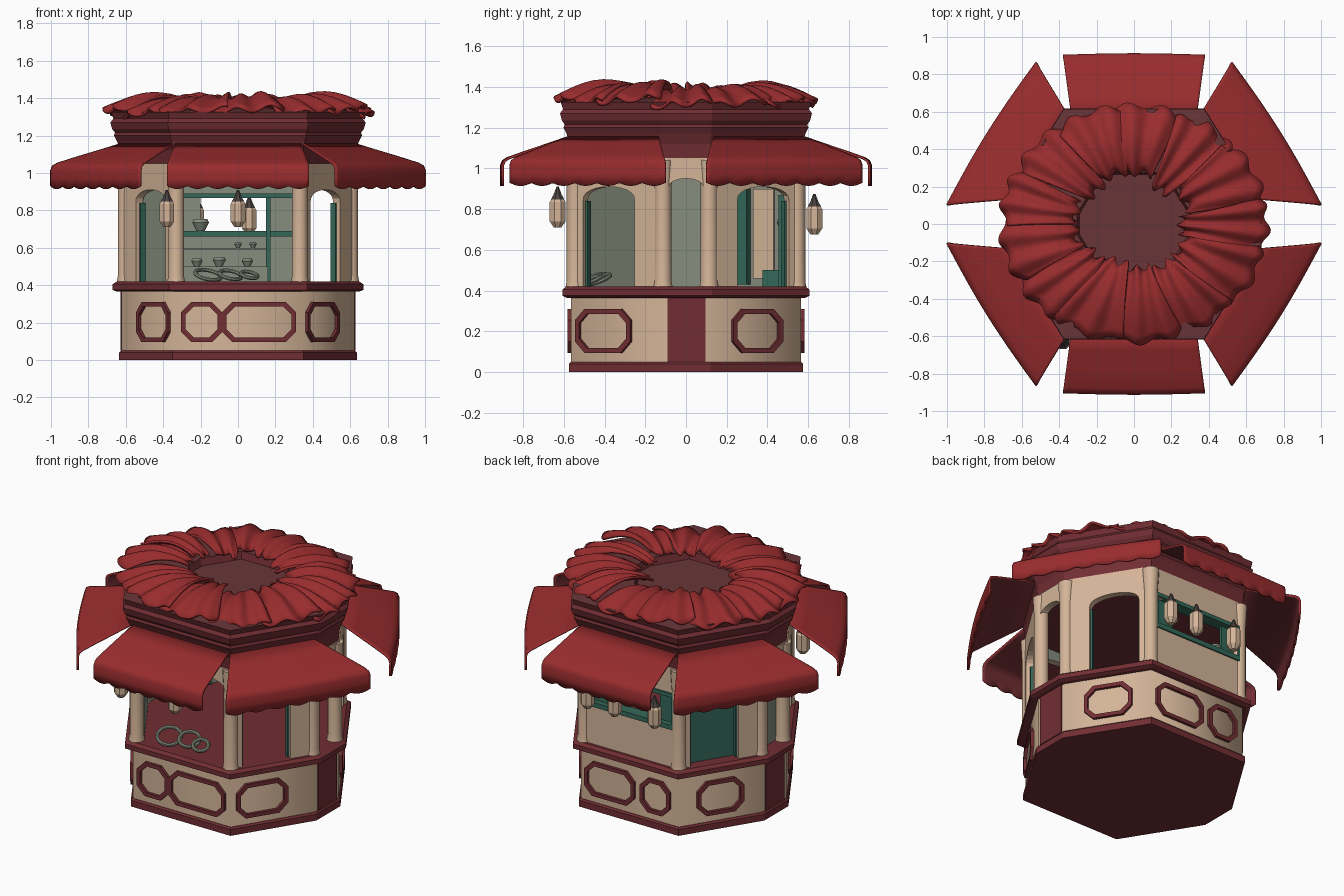
import bpy, bmesh, math, random
from mathutils import Vector

if "Cube" in bpy.data.objects:
    bpy.data.objects.remove(bpy.data.objects["Cube"])
random.seed(4)

def mat(name, r, g, b):
    m = bpy.data.materials.new(name)
    m.diffuse_color = (r, g, b, 1)
    m.use_nodes = True
    m.node_tree.nodes["Principled BSDF"].inputs["Base Color"].default_value = m.diffuse_color
    return m
RED = mat("awning red", .315, .025, .027)
MAROON = mat("maroon trim", .165, .027, .033)
DECK = mat("roof deck", .14, .036, .040)
CREAM = mat("cream wall", .66, .46, .315)
GREY = mat("grey green lining", .24, .27, .21)
TEAL = mat("teal frame", .035, .14, .10)
DARK = mat("dark metal", .07, .055, .05)

def build(name, verts, faces, mats, rule=None, smooth=None, solid=True):
    me = bpy.data.meshes.new(name)
    me.from_pydata([tuple(v) for v in verts], [], faces)
    bm = bmesh.new()
    bm.from_mesh(me)
    if solid:
        bmesh.ops.recalc_face_normals(bm, faces=bm.faces[:])
    bm.normal_update()
    if rule:
        for f in bm.faces:
            f.material_index = rule(f)
    bm.to_mesh(me)
    bm.free()
    for m in mats:
        me.materials.append(m)
    ob = bpy.data.objects.new(name, me)
    bpy.context.collection.objects.link(ob)
    if smooth:
        bpy.ops.object.select_all(action='DESELECT')
        ob.select_set(True)
        bpy.context.view_layer.objects.active = ob
        bpy.ops.object.shade_smooth_by_angle(angle=math.radians(smooth))
    return ob

# Plan: hexagon with its two side corners cut off
PLAN = [(-.35, -.575), (.35, -.575), (.635, -.12), (.635, .12),
        (.35, .575), (-.35, .575), (-.635, .12), (-.635, -.12)]

def loft(name, profile, mats, plan=PLAN, centre=(0, 0), rule=None, smooth=None):
    n = len(plan)
    v = [(x * k + centre[0], y * k + centre[1], z) for k, z in profile for x, y in plan]
    f = [(r * n + i, r * n + (i + 1) % n, (r + 1) * n + (i + 1) % n, (r + 1) * n + i)
         for r in range(len(profile) - 1) for i in range(n)]
    f += [tuple(range(n)), tuple(range(len(v) - n, len(v)))]
    return build(name, v, f, mats, rule, smooth)

# Local frames of the wall sides: origin, sideways axis, outward axis
def front(s): return (Vector((0, .575 * s, 0)), Vector((1, 0, 0)), Vector((0, s, 0)))
def side(s): return (Vector((.635 * s, 0, 0)), Vector((0, 1, 0)), Vector((s, 0, 0)))
def diag(a, b): return (Vector((.4925 * a, .3475 * b, 0)), Vector((.531 * a, -.847 * b, 0)),
                        Vector((.847 * a, .531 * b, 0)))
def at(F, u, z, d): return F[0] + F[1] * u + F[2] * d + Vector((0, 0, z))

def prism(name, F, pts, d0, d1, mats, rule=None):
    n = len(pts)
    v = [at(F, u, z, d) for d in (d0, d1) for u, z in pts]
    f = [tuple(range(n)), tuple(range(n, 2 * n))]
    f += [(i, (i + 1) % n, n + (i + 1) % n, n + i) for i in range(n)]
    return build(name, v, f, mats, rule)

def rect(u0, u1, z0, z1): return [(u0, z0), (u1, z0), (u1, z1), (u0, z1)]

# Plinth, lower wall, sill and moulded cornice
loft("plinth", [(1.0, 0), (1.0, .04), (.985, .05)], [MAROON])
loft("lower_wall", [(.98, .04), (.98, .38)], [CREAM], smooth=70)
loft("counter_sill", [(1.02, .365), (1.055, .375), (1.055, .405), (1.02, .42)], [MAROON])
loft("cornice", [(.98, 1.04), (.99, 1.12), (1.02, 1.17), (1.045, 1.20), (1.035, 1.215),
                 (1.06, 1.235), (1.075, 1.27), (1.05, 1.29), (1.07, 1.325), (.48, 1.345),
                 (.46, 1.30)], [MAROON, DECK],
     rule=lambda f: 1 if f.normal.z > .7 else 0)

# Upper walls with arched openings, cream outside and grey green inside
def wall(name, F, half, gap, spring, top, z0=.415, mid=0):
    arch = [(mid + gap * math.cos(t), spring + (top - spring) * math.sin(t) ** .8)
            for t in [math.pi * i / 12 for i in range(13)]]
    pts = [(half, z0), (half, 1.05), (-half, 1.05), (-half, z0), (mid - gap, z0)]
    pts += arch[::-1] + [(mid + gap, z0)]
    prism(name, F, pts, -.05, -.005, [CREAM, GREY],
          lambda f: 1 if f.normal.dot(F[2]) < -.5 else 0)

wall("front_wall", front(-1), .35, .315, .90, .985)
wall("back_wall_top", front(1), .35, .315, .84, .88, .67)
prism("back_wall_bottom", front(1), rect(-.35, .35, .415, .67), -.05, -.005, [CREAM, GREY],
      lambda f: 1 if f.normal.y < -.5 else 0)
for a in (-1, 1):
    wall("side_wall", side(a), .12, .09, .89, .95)
    for b in (-1, 1):
        wall("diagonal_wall", diag(a, b), .268, .15, .84, .91, mid=-.04)
        # teal window lining
        for u in (-.19, .1):
            prism("window_lining", diag(a, b), rect(u, u + .012, .42, .84), -.06, -.03, [TEAL])
# Closed panels on the left
prism("front_left_panel", diag(-1, -1), rect(-.22, .22, .42, .98), -.075, -.06, [GREY])
prism("back_left_panel", diag(-1, 1), rect(-.22, .22, .42, .98), -.075, -.06, [GREY, TEAL],
      lambda f: 1 if f.normal.y > .3 else 0)
prism("back_left_locker", diag(-1, 1), rect(-.01, .14, .43, .9), -.11, -.075, [TEAL])
prism("back_left_board", diag(-1, 1), rect(-.15, -.03, .46, .9), -.083, -.075, [CREAM])
prism("left_panel", side(-1), rect(-.11, .11, .42, .98), -.075, -.06, [GREY])

# Rounded corner pillars
ROUND = [(math.cos(i * math.pi / 6), math.sin(i * math.pi / 6)) for i in range(12)]
for x, y in PLAN:
    loft("corner_pillar", [(.048, .415), (.042, .45), (.042, .9), (.05, 1.04)], [CREAM],
         plan=ROUND, centre=(x * .945, y * .945), smooth=40)

# Teal frame, shelf and cupboard ends of the back window
B = front(1)
for r in (rect(-.33, .33, .66, .69), rect(-.33, .33, .865, .89),
          rect(-.335, -.30, .66, .89), rect(.30, .335, .66, .89)):
    prism("back_window_frame", B, r, -.07, .004, [TEAL])
for r in (rect(.17, .31, .68, .88), rect(-.31, -.2, .68, .88)):
    prism("back_window_panel", B, r, -.05, -.03, [TEAL, GREY],
          lambda f: 1 if f.normal.y < -.5 else 0)
prism("cabinet_post", B, rect(.15, .175, .42, .87), -.12, -.05, [TEAL])
prism("back_counter", B, rect(-.32, .16, .42, .5), -.2, -.05, [TEAL, GREY],
      lambda f: 1 if f.normal.y < -.5 else 0)
prism("spice_shelf", B, rect(-.3, .15, .59, .60), -.1, -.05, [GREY])

# Pots on the back shelves and coils on the front counter
for x, z, k in ((-.2, .69, .045), (-.22, .5, .03), (-.1, .5, .035), (.0, .6, .02), (.08, .6, .02), (.05, .5, .03)):
    loft("shelf_pot", [(k * .5, z), (k, z + k), (k * .8, z + k * 1.4)], [GREY],
         plan=ROUND, centre=(x, .49), smooth=50)
for x, y, r in ((-.16, -.46, .07), (-.04, -.43, .06), (.06, -.46, .045)):
    bpy.ops.mesh.primitive_torus_add(major_segments=24, minor_segments=8, major_radius=r,
                                     minor_radius=.011, location=(x, y, .455), rotation=(.35, .2, 0))
    bpy.context.object.name = "counter_coil"
    bpy.context.object.data.materials.append(GREY)
    bpy.ops.object.shade_smooth_by_angle()

# Doors under the side openings
for s in (-1, 1):
    prism("half_door", side(s), rect(-.09, .095, .05, .37), -.03, -.006, [MAROON])

# Chamfered moulding frames on the lower wall
def moulding(F, u0, u1, z0=.095, z1=.31, w=.024, c=.055):
    def ring(i):
        a, b, l, h, k = u0 + i, u1 - i, z0 + i, z1 - i, c - i * .4
        return [(a + k, l), (b - k, l), (b, l + k), (b, h - k), (b - k, h), (a + k, h), (a, h - k), (a, l + k)]
    v = [at(F, u, z, d) for d, i in ((-.02, 0), (.006, 0), (.006, w), (-.02, w)) for u, z in ring(i)]
    f = [(r * 8 + i, r * 8 + (i + 1) % 8, ((r + 1) % 4) * 8 + (i + 1) % 8, ((r + 1) % 4) * 8 + i)
         for r in range(4) for i in range(8)]
    build("panel_moulding", v, f, [MAROON])

moulding(front(-1), -.305, -.085)
moulding(front(-1), -.085, .31)
moulding(front(1), -.04, .31)
moulding(front(1), -.29, -.08)
for a in (-1, 1):
    moulding(diag(a, -1), -.23, .09)
    moulding(diag(a, 1), -.15, .14)

# Awnings: sloping cloth, rounded lip and scalloped valance
def awning(F, i0, i1, o0, o1, reach, bulge):
    prof = [(0, 1.16), (.3, 1.125), (.65, 1.085), (.9, 1.055), (.97, 1.04), (1, 1.015), (1, .97), (1, .93)]
    n = 48
    v, f = [], []
    for r, (t, z) in enumerate(prof):
        for i in range(n + 1):
            s = i / n
            a, b = i0 + (o0 - i0) * t, i1 + (o1 - i1) * t
            dz = -.016 * abs(math.sin(s * math.pi * 7)) if r == len(prof) - 1 else 0
            v.append(at(F, a + (b - a) * s, z + dz, t * (reach + bulge * math.sin(math.pi * s))))
    for r in range(len(prof) - 1):
        for i in range(n):
            q = (r * (n + 1) + i, r * (n + 1) + i + 1, (r + 1) * (n + 1) + i + 1, (r + 1) * (n + 1) + i)
            f.append(q)
    # wind so that the cloth faces outward
    if (v[1] - v[0]).cross(v[n + 2] - v[1]).z < 0:
        f = [q[::-1] for q in f]
    ob = build("awning", v, f, [RED, MAROON], smooth=50, solid=False)
    m = ob.modifiers.new("thickness", 'SOLIDIFY')
    m.thickness, m.offset, m.material_offset = .012, -1, 1

for b in (-1, 1):
    awning(front(b), -.335, .335, -.38, .38, .33, .008)
    for a in (-1, 1):
        awning(diag(a, b), -.27, .25, -.423, .479, .304, .02)

# Gathered cloth petals around the roof
COUNT = 13
for p in range(COUNT):
    mid = p * 2 * math.pi / COUNT + random.uniform(-.05, .05)
    half = .27 + random.uniform(-.02, .05)
    ph, rin, lift = random.uniform(0, 6), random.uniform(.33, .45), random.uniform(-.01, .015)
    v, f, nu, nt = [], [], 24, 9
    for j in range(nt + 1):
        t = j / nt
        for i in range(nu + 1):
            s = i / nu * 2 - 1
            a = mid + half * s * (.8 + .2 * t)
            edge = 1 - .05 * s ** 4 + .025 * math.sin(7 * s + ph)
            k = rin + (edge - rin) * t + .03 * (1 - t) * math.sin(5 * s + ph * 2)
            z = 1.333 + .072 * math.sin(min(1, (1 - t) * 1.6) * math.pi / 2) - .045 * (1 - t) ** 6
            z += lift + .014 * s + (.008 + .008 * t) * math.sin(7 * s + ph + 1.5 * t)
            v.append((.715 * k * math.cos(a), .635 * k * math.sin(a), z))
    for j in range(nt):
        for i in range(nu):
            q = j * (nu + 1) + i
            f.append((q, q + nu + 1, q + nu + 2, q + 1))
    ob = build("roof_ruffle", v, f, [RED], smooth=60, solid=False)
    m = ob.modifiers.new("thickness", 'SOLIDIFY')
    m.thickness, m.offset = .014, -1

# Hanging lanterns
OCT = [(math.cos((i + .5) * math.pi / 4), math.sin((i + .5) * math.pi / 4)) for i in range(8)]
for x, y, z in ((-.38, -.63, .71), (0, -.63, .71), (.25, .63, .675), (.06, .63, .675), (-.22, .63, .675)):
    loft("lantern_body", [(.02, z), (.042, z + .03), (.042, z + .125), (.032, z + .14)], [CREAM],
         plan=OCT, centre=(x, y))
    loft("lantern_cap", [(.036, z + .137), (.022, z + .16), (.006, z + .2)], [DARK], plan=OCT, centre=(x, y))
